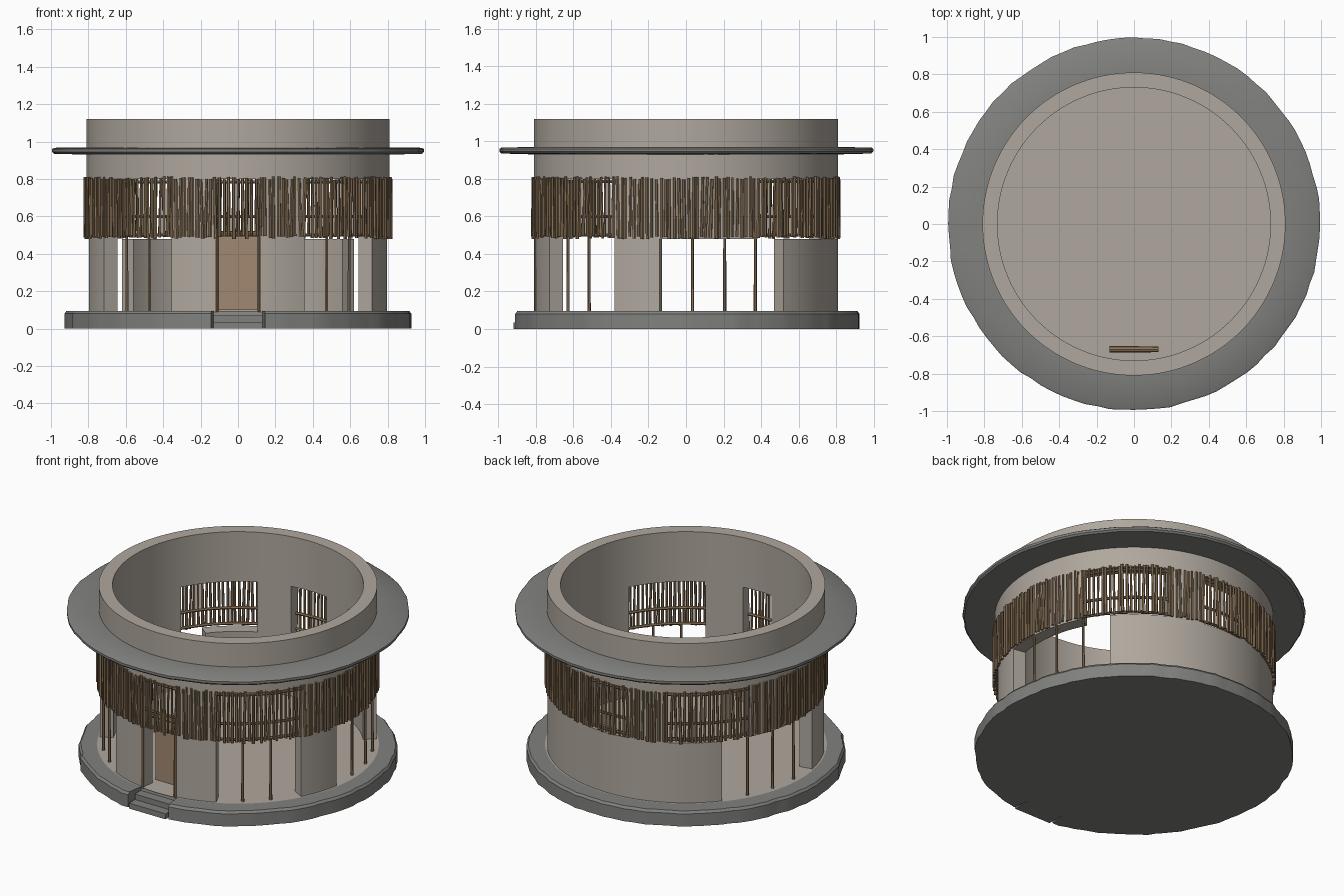
import bpy, bmesh, math, random
from mathutils import Vector, Matrix

if "Cube" in bpy.data.objects:
    bpy.data.objects.remove(bpy.data.objects["Cube"])

random.seed(4)


def material(name, rgb):
    m = bpy.data.materials.new(name)
    m.diffuse_color = (*rgb, 1)
    m.use_nodes = True
    m.node_tree.nodes["Principled BSDF"].inputs["Base Color"].default_value = m.diffuse_color
    return m


PLASTER = material("plaster", (0.43, 0.39, 0.34))
STONE = material("stone", (0.22, 0.22, 0.21))
CANE = material("cane", (0.27, 0.18, 0.10))
DOOR = material("door_wood", (0.36, 0.25, 0.17))


def polar(r, deg, z):
    """Angle 0 faces the front (-y), 90 faces +x."""
    a = math.radians(deg)
    return Vector((r * math.sin(a), -r * math.cos(a), z))


def finish(name, bm, mat, smooth=True):
    bmesh.ops.remove_doubles(bm, verts=bm.verts, dist=1e-5)
    bmesh.ops.recalc_face_normals(bm, faces=bm.faces)
    me = bpy.data.meshes.new(name)
    bm.to_mesh(me)
    bm.free()
    ob = bpy.data.objects.new(name, me)
    bpy.context.collection.objects.link(ob)
    me.materials.append(mat)
    if smooth:
        bpy.ops.object.select_all(action='DESELECT')
        ob.select_set(True)
        bpy.context.view_layer.objects.active = ob
        bpy.ops.object.shade_smooth_by_angle(angle=math.radians(35))
    return ob


def lathe(name, profile, mat, n=96, closed=True, wobble=0.0):
    """Spin an (r, z) profile around z; wobble roughens the outline."""
    bm = bmesh.new()
    rings = []
    for i in range(n):
        k = random.uniform(-wobble, wobble)
        rings.append([bm.verts.new(polar(r + (k if r > 0.9 else 0), 360 * i / n, z))
                      for r, z in profile])
    m = len(profile)
    for i in range(n):
        a, b = rings[i], rings[(i + 1) % n]
        for j in range(m if closed else m - 1):
            k = (j + 1) % m
            bm.faces.new((a[j], b[j], b[k], a[k]))
    return finish(name, bm, mat)


def stick(bm, p, q, r, sides=6):
    d = q - p
    mat = Matrix.Translation((p + q) / 2) @ d.to_track_quat('Z', 'Y').to_matrix().to_4x4()
    bmesh.ops.create_cone(bm, cap_ends=True, segments=sides, radius1=r,
                          radius2=r * 0.85, depth=d.length, matrix=mat)


def box(name, lo, hi, mat):
    bm = bmesh.new()
    lo, hi = Vector(lo), Vector(hi)
    bmesh.ops.create_cube(bm, size=1, matrix=Matrix.Translation((lo + hi) / 2)
                          @ Matrix.Diagonal((*(hi - lo), 1)))
    return finish(name, bm, mat, False)


# Base slab, with a notch for the entrance steps
bm = bmesh.new()
rim = [a * 3 for a in range(3, 118)]
outline = [polar(0.925 + random.uniform(-0.006, 0.005), a, 0).xy for a in rim]
outline += [Vector((-0.13, -0.80)), Vector((0.13, -0.80))]
low = [bm.verts.new((p.x, p.y, 0)) for p in outline]
mid = [bm.verts.new((p.x, p.y, 0.08)) for p in outline]
top = [bm.verts.new((p.x * 0.988, p.y * 0.988, 0.095)) for p in outline]
for a, b in ((low, mid), (mid, top)):
    for i in range(len(a)):
        j = (i + 1) % len(a)
        bm.faces.new((a[i], a[j], b[j], b[i]))
bm.faces.new(low[::-1])
bm.faces.new(top)
finish("base_slab", bm, STONE)
box("lower_step", (-0.13, -0.92, 0), (0.13, -0.85, 0.035), STONE)
box("upper_step", (-0.13, -0.86, 0), (0.13, -0.79, 0.07), STONE)
lathe("floor", [(0.0, 0.097), (0.82, 0.097)], PLASTER, closed=False)

# Round wall: cells of 2 degrees in three tiers, leaving door and windows open
STEP, N = 2, 180
LEVELS = [0.09, 0.48, 0.80, 1.12]
R_IN, R_OUT = 0.73, 0.81


def solid(i, tier):
    if tier not in (0, 1, 2):
        return False
    a = (i % N) * STEP + STEP / 2
    a = min(a, 360 - a)
    openings = {0: [(0, 8), (26, 62), (80, 130)],
                1: [(0, 8), (26, 62), (118, 154), (170, 180)], 2: []}[tier]
    return not any(s < a < e for s, e in openings)


bm = bmesh.new()


def quad(*pts):
    bm.faces.new([bm.verts.new(p) for p in pts])


for i in range(N):
    a0, a1 = i * STEP, (i + 1) * STEP
    for t in range(3):
        if not solid(i, t):
            continue
        z0, z1 = LEVELS[t], LEVELS[t + 1]
        for r in (R_IN, R_OUT):
            quad(polar(r, a0, z0), polar(r, a1, z0), polar(r, a1, z1), polar(r, a0, z1))
        for nt, z in ((t - 1, z0), (t + 1, z1)):
            if not solid(i, nt):
                quad(polar(R_IN, a0, z), polar(R_OUT, a0, z),
                     polar(R_OUT, a1, z), polar(R_IN, a1, z))
        for ni, a in ((i - 1, a0), (i + 1, a1)):
            if not solid(ni, t):
                quad(polar(R_IN, a, z0), polar(R_OUT, a, z0),
                     polar(R_OUT, a, z1), polar(R_IN, a, z1))
finish("round_wall", bm, PLASTER)

# Projecting stone ledge
lathe("ledge", [(0.80, 0.93), (0.985, 0.935), (0.995, 0.945), (0.995, 0.96),
                (0.985, 0.967), (0.80, 0.97)], STONE, wobble=0.004)

# Screen of upright canes
bm = bmesh.new()
COUNT = 210
for i in range(COUNT):
    a = 360 * i / COUNT
    r = 0.815 + random.uniform(-0.003, 0.004)
    stick(bm, polar(r, a + random.uniform(-0.4, 0.4), 0.485 + random.uniform(-0.006, 0.012)),
          polar(r, a + random.uniform(-0.4, 0.4), 0.805 + random.uniform(-0.01, 0.008)),
          random.uniform(0.0075, 0.0105))
finish("cane_screen", bm, CANE)

# Rails tying the canes together
for name, z in (("bottom_rail", 0.50), ("middle_rail", 0.60), ("top_rail", 0.785)):
    lathe(name, [(0.80 + 0.009 * math.cos(k * math.pi / 3),
                  z + 0.009 * math.sin(k * math.pi / 3)) for k in range(6)], CANE)

# Thin posts in the lower openings, mirrored left and right
bm = bmesh.new()
for a in (37, 49, 92.5, 105.2, 118):
    for s in (1, -1):
        stick(bm, polar(0.787, s * a, 0.09), polar(0.787, s * a, 0.50), 0.009)
finish("window_posts", bm, CANE)

# Door leaf hung behind the doorway on a log
box("door_leaf", (-0.11, -0.68, 0.10), (0.11, -0.66, 0.50), DOOR)
bm = bmesh.new()
stick(bm, Vector((-0.13, -0.67, 0.505)), Vector((0.13, -0.67, 0.505)), 0.018, 8)
for s in (-1, 1):
    stick(bm, Vector((s * 0.115, -0.80, 0.09)), Vector((s * 0.115, -0.80, 0.50)), 0.010)
finish("door_logs", bm, CANE)
